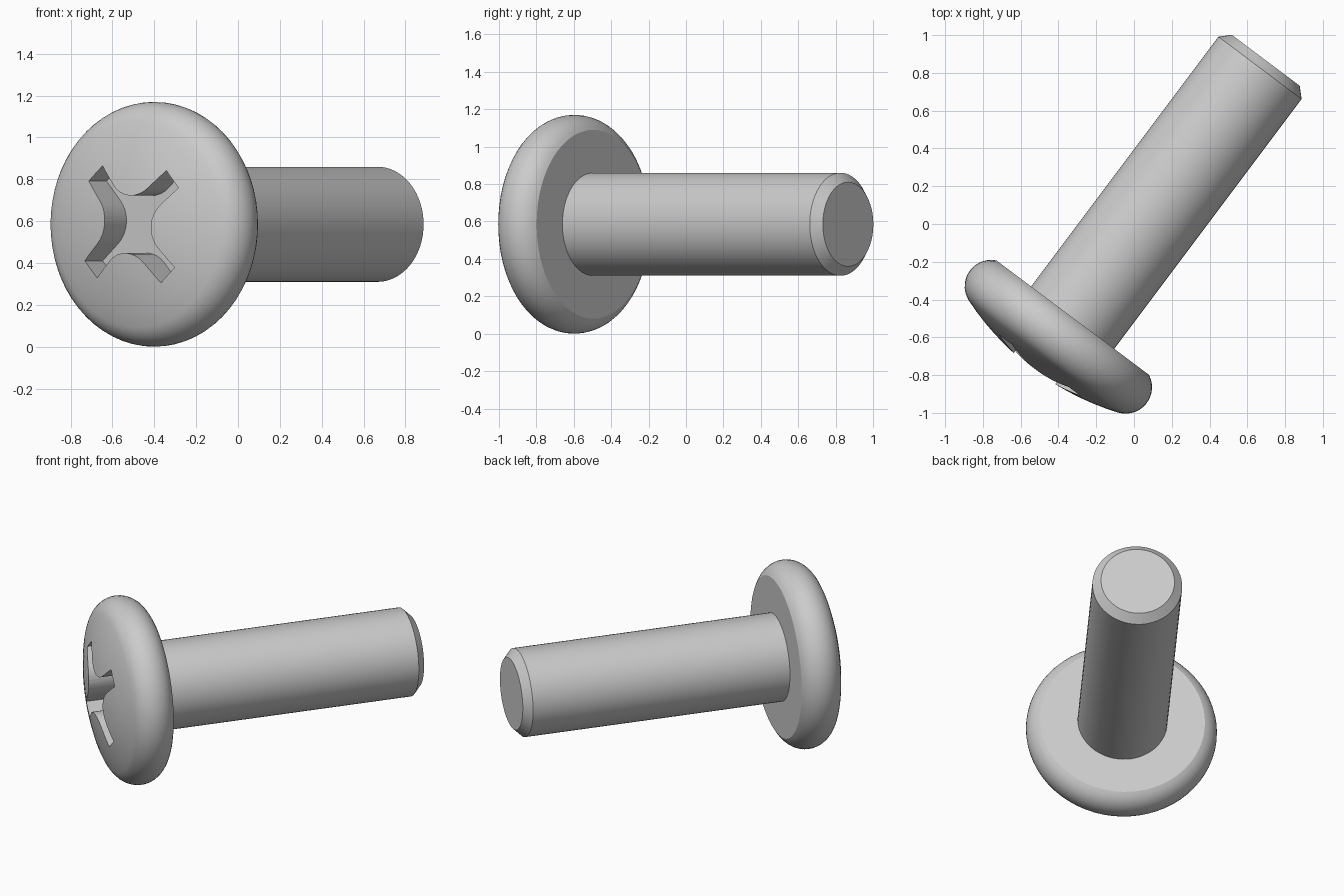
import bpy, bmesh
from math import sin, cos, atan2, acos, pi, radians
from mathutils import Matrix, Vector

if "Cube" in bpy.data.objects:
    bpy.data.objects.remove(bpy.data.objects["Cube"])

# Tilted frame: local z runs along the shank, from the head towards the tip
PLACE = Matrix(((-0.8, 0, 0.6, 0.030),
                (0.6, 0, 0.8, -0.023),
                (0, 1, 0, 0.585),
                (0, 0, 0, 1)))


def finish(name, bm):
    bmesh.ops.remove_doubles(bm, verts=bm.verts, dist=1e-5)
    bmesh.ops.recalc_face_normals(bm, faces=bm.faces)
    me = bpy.data.meshes.new(name)
    bm.to_mesh(me)
    bm.free()
    ob = bpy.data.objects.new(name, me)
    bpy.context.collection.objects.link(ob)
    ob.matrix_world = PLACE
    return ob


def lathe(name, profile, steps):
    bm = bmesh.new()
    vs = [bm.verts.new((r, 0, z)) for r, z in profile]
    es = [bm.edges.new(p) for p in zip(vs, vs[1:])]
    bmesh.ops.spin(bm, geom=vs + es, cent=(0, 0, 0), axis=(0, 0, 1),
                   angle=2 * pi, steps=steps, use_merge=True)
    return finish(name, bm)


# Screw body: shallow dome, rounded rim, flat underside, shank, chamfered tip
DOME_R, APEX = 1.456, -0.935
RIM_R, RIM_Z, RIM = 0.445, -0.7175, 0.14
UNDER = -0.591
dome_c = APEX + DOME_R
a0 = atan2(RIM_R, dome_c - RIM_Z)
a1 = acos((RIM_Z - UNDER) / RIM)
profile = [(DOME_R * sin(a0 * i / 7), dome_c - DOME_R * cos(a0 * i / 7)) for i in range(7)]
for i in range(15):
    a = a0 + (a1 - a0) * i / 14
    profile.append((RIM_R + RIM * sin(a), RIM_Z - RIM * cos(a)))
profile += [(0.275, UNDER), (0.275, 1.062), (0.225, 1.112), (0, 1.112)]
screw = lathe("screw_body", profile, 64)

# Cross recess cutter: four arms joined by rounded inner corners
HALF, FILLET, REACH, FLOOR = 0.055, 0.145, 0.325, -0.755
quarter = [(REACH, -HALF), (REACH, HALF)]
for i in range(9):
    a = -pi / 2 - pi / 2 * i / 8
    quarter.append((HALF + FILLET + FILLET * cos(a), HALF + FILLET + FILLET * sin(a)))
bm = bmesh.new()
outline = []
for k in range(4):
    turn = Matrix.Rotation(radians(48.5 + 90 * k), 3, 'Z')
    outline += [bm.verts.new(turn @ Vector((x, y, FLOOR))) for x, y in quarter]
base = bm.faces.new(outline)
top = bmesh.ops.extrude_face_region(bm, geom=[base])["geom"]
bmesh.ops.translate(bm, vec=(0, 0, -0.4),
                    verts=[g for g in top if isinstance(g, bmesh.types.BMVert)])
if not base.is_valid or base not in bm.faces[:]:
    bm.faces.new(outline)
cutter = finish("recess_cutter", bm)
cutter.hide_render = True

# Cut the recess and drop the cutter
mod = screw.modifiers.new("recess", 'BOOLEAN')
mod.operation = 'DIFFERENCE'
mod.solver = 'EXACT'
mod.object = cutter
bpy.context.view_layer.objects.active = screw
screw.select_set(True)
bpy.ops.object.modifier_apply(modifier=mod.name)
bpy.data.objects.remove(cutter, do_unlink=True)
bpy.ops.object.shade_smooth_by_angle(angle=radians(20))
